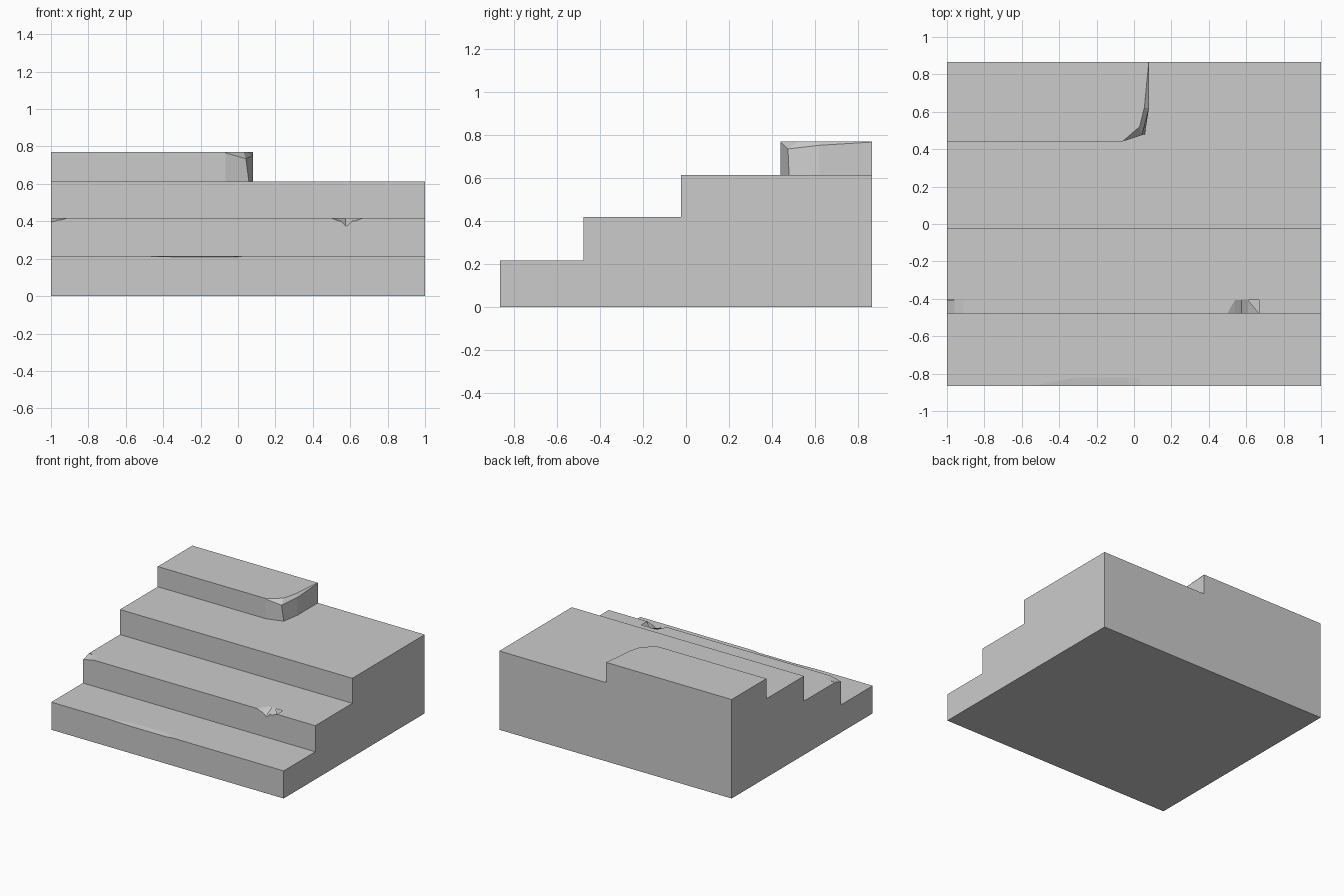
import bpy, bmesh

if "Cube" in bpy.data.objects:
    bpy.data.objects.remove(bpy.data.objects["Cube"])


def loft(name, rings):
    """Closed solid through equally sized rings of points, capped at both ends."""
    bm = bmesh.new()
    vs = [[bm.verts.new(p) for p in ring] for ring in rings]
    n = len(vs[0])
    for a, b in zip(vs, vs[1:]):
        for i in range(n):
            j = (i + 1) % n
            bm.faces.new((a[i], a[j], b[j], b[i]))
    bm.faces.new(vs[0])
    bm.faces.new(vs[-1])
    bmesh.ops.recalc_face_normals(bm, faces=bm.faces[:])
    me = bpy.data.meshes.new(name)
    bm.to_mesh(me)
    bm.free()
    ob = bpy.data.objects.new(name, me)
    bpy.context.collection.objects.link(ob)
    return ob


Y = 0.867

# Three full-width steps, from one side profile
profile = [(-Y, 0), (Y, 0), (Y, 0.613), (-0.023, 0.613), (-0.023, 0.418),
           (-0.478, 0.418), (-0.478, 0.215), (-Y, 0.215)]
steps = loft("steps", [[(x, y, z) for y, z in profile] for x in (-1, 1)])


# Worn chips on the step edges: wedges fading out backwards into the tread
def chip(name, edge_y, top, depth, outline):
    out = 0.03
    rings = []
    for x, drop in outline:
        rings.append([(x, edge_y - out, top + 0.0006 - drop * (1 + out / depth)),
                      (x, edge_y + depth, top + 0.0006),
                      (x, edge_y + depth, top + 0.03),
                      (x, edge_y - out, top + 0.03)])
    cutter = loft(name, rings)
    cutter.hide_render = True
    cutter.display_type = 'WIRE'
    mod = steps.modifiers.new(name, 'BOOLEAN')
    mod.operation = 'DIFFERENCE'
    mod.solver = 'EXACT'
    mod.object = cutter


chip("notch_cutter", -0.478, 0.418, 0.075,
     [(0.48, 0), (0.54, 0.018), (0.575, 0.043), (0.61, 0.018), (0.67, 0)])
chip("corner_cutter", -0.478, 0.418, 0.075,
     [(-1.03, 0.025), (-0.96, 0.012), (-0.91, 0)])
chip("wear_cutter", -Y, 0.215, 0.05,
     [(-0.7, 0), (-0.33, 0.006), (-0.03, 0.006), (0.04, 0)])

# Half-width top step with a broken right corner
lower = [(-1, 0.441), (-0.068, 0.441), (0.058, 0.48), (0.08, 0.62), (0.08, Y), (-1, Y)]
upper = [(-1, 0.441), (-0.062, 0.441), (0.03, 0.52), (0.055, 0.62), (0.079, Y), (-1, Y)]
break_line = [(-1, 0.441, 0.766), (-0.068, 0.441, 0.766), (0.042, 0.475, 0.735),
              (0.08, 0.62, 0.752), (0.08, Y, 0.767), (-1, Y, 0.766)]
loft("top_step", [[(x, y, 0.613) for x, y in lower], break_line,
                  [(x, y, 0.77) for x, y in upper]])
